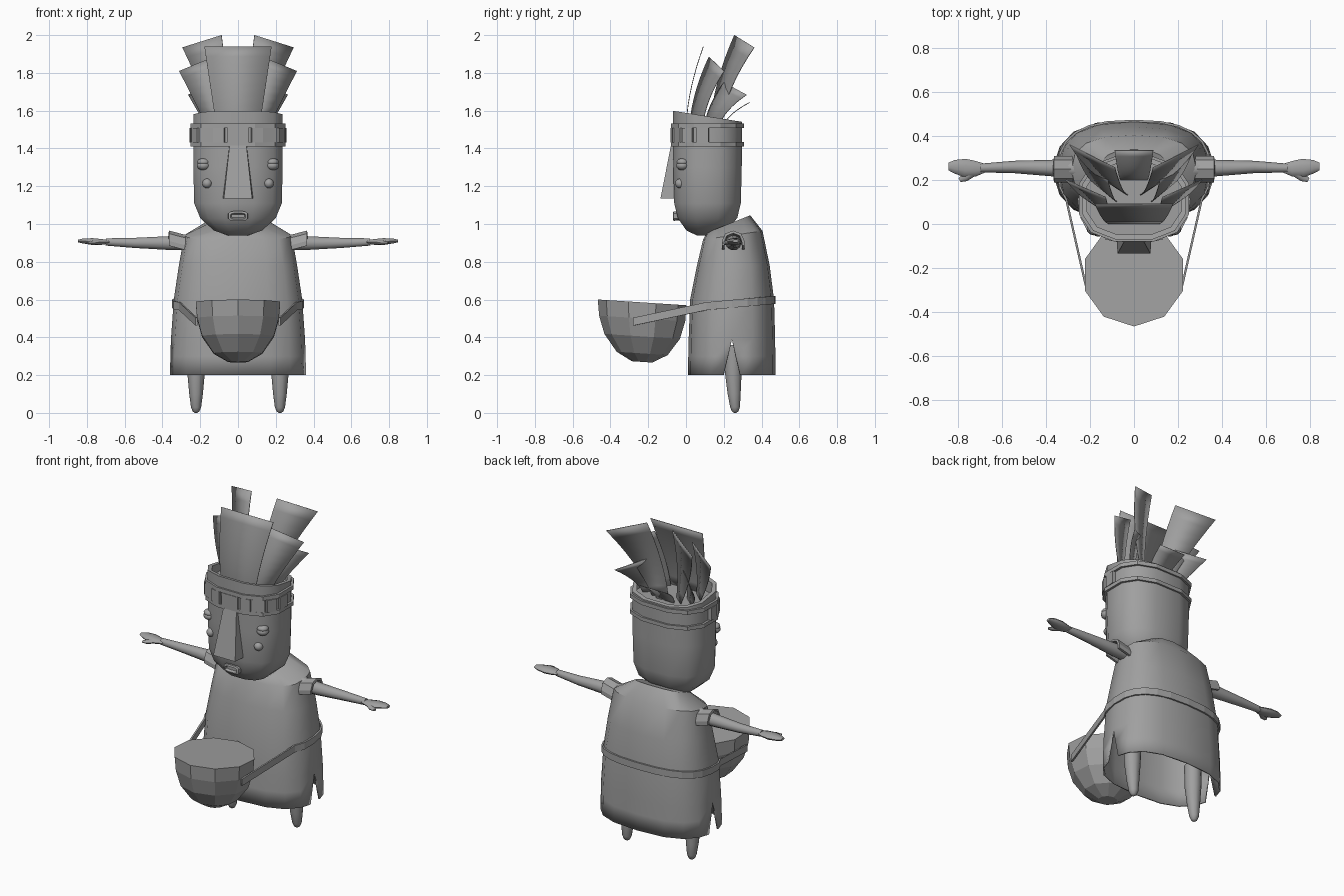
import bpy, bmesh
from math import sin, cos, pi, radians
from mathutils import Vector, Matrix

cube = bpy.data.objects.get("Cube")
if cube:
    bpy.data.objects.remove(cube)

clay = bpy.data.materials.new("clay_grey")
clay.use_nodes = True
clay.diffuse_color = (0.35, 0.35, 0.35, 1)
clay.node_tree.nodes["Principled BSDF"].inputs["Base Color"].default_value = clay.diffuse_color


def finish(name, bm, smooth=None, thick=0):
    """Turn a bmesh into a named object with material, shading and thickness."""
    bmesh.ops.recalc_face_normals(bm, faces=bm.faces)
    mesh = bpy.data.meshes.new(name)
    bm.to_mesh(mesh)
    bm.free()
    mesh.materials.append(clay)
    ob = bpy.data.objects.new(name, mesh)
    bpy.context.collection.objects.link(ob)
    if thick:
        ob.modifiers.new("thickness", "SOLIDIFY").thickness = thick
    if smooth:
        bpy.ops.object.select_all(action="DESELECT")
        bpy.context.view_layer.objects.active = ob
        ob.select_set(True)
        bpy.ops.object.shade_smooth_by_angle(angle=radians(smooth))
    return ob


def loft(name, rings, closed=True, caps=(), skip=(), smooth=None, thick=0):
    """Skin a list of point rings; caps lists the ring indices to fill."""
    bm = bmesh.new()
    rows = [[bm.verts.new(p) for p in r] for r in rings]
    n = len(rows[0])
    for a, b in zip(rows, rows[1:]):
        for i in range(n if closed else n - 1):
            if i not in skip:
                j = (i + 1) % n
                bm.faces.new((a[i], a[j], b[j], b[i]))
    for c in caps:
        bm.faces.new(rows[c])
    bmesh.ops.remove_doubles(bm, verts=bm.verts, dist=0.0005)
    return finish(name, bm, smooth, thick)


def oval(t, z, a, front, back, tilt=0, power=0.77):
    """Point on a rounded-square oval spanning front..back in y."""
    c, s = cos(t), sin(t)
    sq = lambda v: (1 if v > 0 else -1) * abs(v) ** power
    mid, b = (front + back) / 2, (back - front) / 2
    y = mid + b * sq(s)
    return Vector((a * sq(c), y, z + tilt * (y - mid)))


def ring(n, spec, offset=0.0, power=0.77):
    return [oval(2 * pi * (i + offset) / n, *spec, power=power) for i in range(n)]


def tube(name, path, flat=1.0, n=10):
    """Tapered tube through (x, y, z, radius) points, with round ends."""
    pts = [Vector(p[:3]) for p in path]
    rings = []
    for i, p in enumerate(pts):
        d = (pts[min(i + 1, len(pts) - 1)] - pts[max(i - 1, 0)]).normalized()
        side = d.cross(Vector((0, 0, 1)))
        side = side.normalized() if side.length > 0.3 else Vector((1, 0, 0))
        up = side.cross(d)
        rings.append([p + path[i][3] * (cos(k * 2 * pi / n) * side + flat * sin(k * 2 * pi / n) * up)
                      for k in range(n)])
    return loft(name, rings, caps=(0, -1), smooth=50)


def box(name, size, matrix, taper=None):
    bm = bmesh.new()
    bmesh.ops.create_cube(bm, size=1)
    for v in bm.verts:
        v.co = Vector(v.co[i] * size[i] for i in range(3))
        if taper:
            taper(v)
    bmesh.ops.transform(bm, matrix=matrix, verts=bm.verts)
    return finish(name, bm)


def ball(name, at, scale):
    bm = bmesh.new()
    bmesh.ops.create_uvsphere(bm, u_segments=12, v_segments=8, radius=1)
    bmesh.ops.transform(bm, matrix=Matrix.Translation(at) @ Matrix.Diagonal((*scale, 1)), verts=bm.verts)
    return finish(name, bm, 60)


# Tunic: hem slits open at the two side columns
SLIT_TOP = 0.39


def tunic_ring(spec):
    pts = []
    for i, p in enumerate(ring(16, spec)):
        if i in (0, 8):
            gap = Vector((0, max(0, SLIT_TOP - spec[0]) * 0.24, 0))
            gap = gap if i == 0 else -gap
            pts += [p - gap, p + gap]
        else:
            pts.append(p)
    return pts


tunic = [(0.2, 0.36, 0.01, 0.475), (0.3, 0.358, 0.012, 0.473), (0.39, 0.355, 0.014, 0.472),
         (0.6, 0.34, 0.022, 0.466), (0.78, 0.313, 0.058, 0.443),
         (0.94, 0.285, 0.09, 0.405, 0.15), (1.0, 0.16, 0.11, 0.34, 0.4)]
loft("tunic", [tunic_ring(s) for s in tunic], caps=(-1,), skip=(0, 9), smooth=35, thick=0.01)

# Head: open crown with a sunken lid
head = [(0.938, 0.05, 0.06, 0.14), (0.965, 0.13, 0, 0.21), (1.03, 0.205, -0.047, 0.275),
        (1.11, 0.238, -0.067, 0.295), (1.3, 0.243, -0.072, 0.3), (1.57, 0.243, -0.075, 0.302, -0.16),
        (1.57, 0.22, -0.052, 0.28, -0.16), (1.52, 0.22, -0.052, 0.28)]
loft("head", [ring(12, s, 0.5) for s in head], caps=(0, -1), smooth=40)

# Headband: two hoops with square studs between them
for name, lo, hi in (("lower_hoop", 1.41, 1.433), ("upper_hoop", 1.508, 1.532)):
    inner, outer = (0.235, -0.065, 0.295), (0.257, -0.085, 0.312)
    section = [(lo, *inner), (lo, *outer), (hi, *outer), (hi, *inner)]
    loft(name, [ring(12, s, 0.5) for s in section])
studs = [(0, -0.072, 0, 0.11), (0.1, -0.066, 12, 0.06), (0.165, -0.038, 24, 0.08),
         (0.222, 0.01, 62, 0.06), (0.243, 0.088, 84, 0.065)]
for x, y, angle, width in studs:
    for s in ((1, -1) if x else (1,)):
        turn = Matrix.Translation((s * x, y, 1.47)) @ Matrix.Rotation(s * radians(angle), 4, "Z")
        box("headband_stud", (width, 0.022, 0.076), turn)


# Nose: wedge that widens and deepens downwards
def nose_shape(v):
    low = v.co.z < 0
    v.co.x *= 1.0 if low else 0.6
    if v.co.y < 0:
        v.co.y = -0.1 if low else -0.045
        v.co.x *= 0.88


box("nose", (0.17, 0.08, 0.28), Matrix.Translation((0, -0.035, 1.275)), nose_shape)

# Mouth: lip ring around a flat slot
lips = [(0.054, -0.03, 0.022), (0.052, -0.066, 0.026), (0.04, -0.07, 0.016), (0.036, -0.056, 0.009)]
loft("lips", [[(p.x, y, 1.042 + p.y) for p in ring(12, (0, a, -h, h), 0.5, 0.5)] for a, y, h in lips],
     caps=(0, -1), smooth=40)

# Eyes and cheek beads, sleeves, arms, hands and legs on both sides
for s, side in ((1, "left"), (-1, "right")):
    ball(side + "_eye", (s * 0.182, -0.018, 1.31), (0.036, 0.034, 0.026))
    ball(side + "_eyelid", (s * 0.182, -0.018, 1.328), (0.034, 0.032, 0.02))
    ball(side + "_cheek_bead", (s * 0.163, -0.03, 1.215), (0.026, 0.028, 0.026))
    sleeve = []
    for x, z in ((0.25, 0.88), (0.365, 0.91)):
        arch = [(x, 0.25 + 0.06 * cos(k * pi / 4), z + 0.055 * sin(k * pi / 4)) for k in range(5)]
        arch = [(x, 0.31, z - 0.025)] + arch + [(x, 0.19, z - 0.025)]
        sleeve.append([(s * px, y, pz) for px, y, pz in arch])
    loft(side + "_sleeve", sleeve, closed=False, thick=0.014)
    arm = [(0.25, 0.25, 0.905, 0.045), (0.37, 0.255, 0.899, 0.038), (0.55, 0.26, 0.9, 0.028),
           (0.7, 0.255, 0.905, 0.02)]
    palm = [(0.67, 0.255, 0.905, 0.016), (0.72, 0.252, 0.905, 0.035), (0.77, 0.255, 0.907, 0.042),
            (0.82, 0.262, 0.91, 0.03), (0.846, 0.262, 0.91, 0.017)]
    thumb = [(0.74, 0.235, 0.905, 0.022), (0.77, 0.212, 0.9, 0.019), (0.795, 0.2, 0.9, 0.01)]
    leg = [(0.222, 0.25, 0.36, 0.05), (0.222, 0.25, 0.22, 0.047), (0.222, 0.255, 0.1, 0.036),
           (0.222, 0.26, 0.03, 0.027), (0.222, 0.26, 0.008, 0.018), (0.222, 0.26, 0, 0.006)]
    for part, path, flat in (("arm", arm, 1), ("palm", palm, 0.45), ("thumb", thumb, 0.6), ("leg", leg, 1)):
        tube(side + "_" + part, [(s * p[0], *p[1:]) for p in path], flat)

# Drum: ten-sided bowl with a sloping skin
drum = [(0.27, 0.055, 0.055), (0.315, 0.135, 0.135), (0.405, 0.2, 0.2), (0.5, 0.228, 0.228), (0.585, 0.235, 0.235)]
loft("drum", [ring(10, (z, a, -0.232 - b, -0.232 + b, -0.065), 0.5, 1.0) for z, a, b in drum], caps=(0, -1))

# Strap: ribbon round the back of the tunic and forward to the drum
path = [Vector((0.225, -0.28, 0.483))]
for k in range(17):
    p = oval(radians(-30 + 15 * k), 0, 0.35, 0.014, 0.475)
    path.append(Vector((p.x, p.y, 0.56 + 0.09 * (p.y - 0.05))))
path.append(Vector((-0.225, -0.28, 0.483)))
up = Vector((0, 0, 0.021))
loft("strap", [[p - up, p + up] for p in path], closed=False, thick=0.01)


# Feathers: thin plates that sweep backwards
def feather(name, base_in, base_out, tip_in, tip_out, sides=(1, -1)):
    for s in sides:
        rows = []
        for k in range(9):
            t = k / 8
            row = []
            for a, b in ((base_in, tip_in), (base_out, tip_out)):
                d = Vector(b) - Vector(a)
                p = Vector(a) + Vector((d.x * t, d.y * t ** 1.7, d.z * t))
                row.append((s * p.x, p.y, p.z))
            rows.append(row)
        loft(name, rows, closed=False, smooth=30, thick=0.004)


feather("front_feather", (-0.115, 0, 1.52), (0.115, 0, 1.52), (-0.178, 0.09, 1.94), (0.178, 0.09, 1.94), (1,))
feather("side_feather", (0.09, 0.02, 1.52), (0.165, 0.09, 1.52), (0.13, 0.12, 1.885), (0.312, 0.2, 1.81))
feather("tall_feather", (0.03, 0.13, 1.52), (0.1, 0.19, 1.52), (0.088, 0.255, 2.0), (0.295, 0.36, 1.935))
feather("low_feather", (0.08, 0.1, 1.52), (0.17, 0.18, 1.52), (0.12, 0.2, 1.75), (0.265, 0.32, 1.685))
feather("back_feather", (-0.06, 0.2, 1.52), (0.06, 0.2, 1.52), (-0.088, 0.335, 1.645), (0.088, 0.335, 1.645), (1,))
